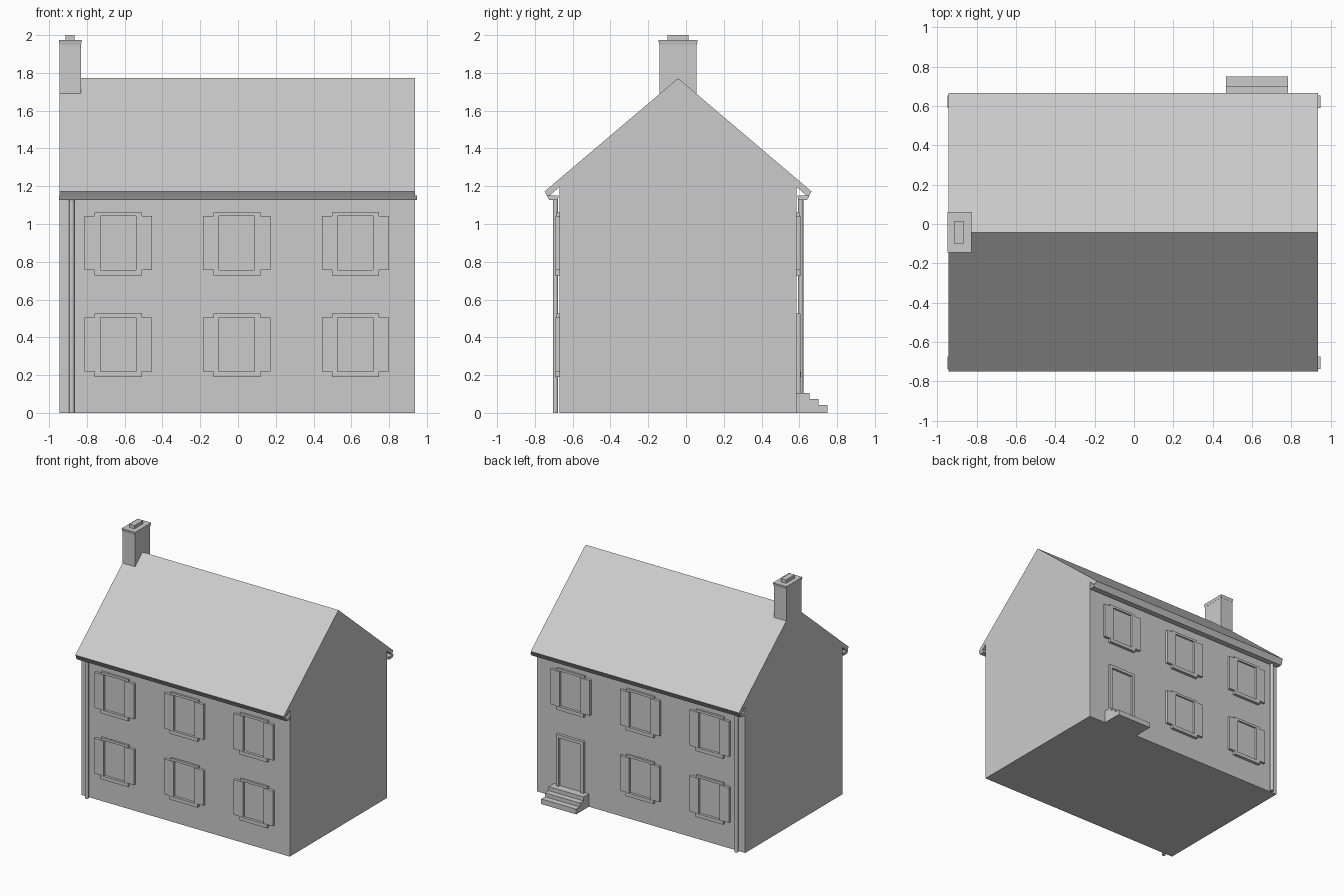
import bpy, bmesh, math

if "Cube" in bpy.data.objects:
    bpy.data.objects.remove(bpy.data.objects["Cube"])

CY = -0.042            # ridge line position in y
WALL = 0.627           # half depth of the walls
X0, X1 = -0.944, 0.936
CX = -0.006


def prism(name, profile, x0, x1):
    """Extrude a (y, z) profile along x."""
    bm = bmesh.new()
    face = bm.faces.new([bm.verts.new((x0, y, z)) for y, z in profile])
    ext = bmesh.ops.extrude_face_region(bm, geom=[face])
    verts = [g for g in ext['geom'] if isinstance(g, bmesh.types.BMVert)]
    bmesh.ops.translate(bm, verts=verts, vec=(x1 - x0, 0, 0))
    bmesh.ops.recalc_face_normals(bm, faces=bm.faces[:])
    mesh = bpy.data.meshes.new(name)
    bm.to_mesh(mesh)
    bm.free()
    ob = bpy.data.objects.new(name, mesh)
    bpy.context.collection.objects.link(ob)
    return ob


def box(name, x0, x1, y0, y1, z0, z1):
    y0, y1 = sorted((y0, y1))
    return prism(name, [(y0, z0), (y1, z0), (y1, z1), (y0, z1)], x0, x1)


def wall_box(name, s, x0, x1, depth, z0, z1):
    """Box standing on the front (s=-1) or back (s=1) wall."""
    return box(name, x0, x1, CY + s * (WALL - 0.005), CY + s * (WALL + depth), z0, z1)


def window(side, s, x, z):
    # lintel, sill, two open shutters around a glass panel; z is the sill bottom
    wall_box(side + "_sill", s, x - 0.125, x + 0.125, 0.024, z, z + 0.029)
    wall_box(side + "_lintel", s, x - 0.125, x + 0.125, 0.016, z + 0.316, z + 0.335)
    wall_box(side + "_pane", s, x - 0.095, x + 0.095, 0.003, z + 0.029, z + 0.316)
    for k in (-1, 1):
        a, b = sorted((x + k * 0.094, x + k * 0.178))
        wall_box(side + "_shutter", s, a, b, 0.022, z + 0.029, z + 0.316)


# House body with the roof in one section
half = [(WALL, 0), (WALL, 1.197), (0.688, 1.143), (0.707, 1.172)]
section = [(CY + y, z) for y, z in half] + [(CY, 1.772)]
section += [(CY - y, z) for y, z in reversed(half)]
prism("house_body", section, X0, X1)

for side, s in (("front", -1), ("back", 1)):
    # Gutter under the eaves
    gut = [(0.632, 1.15), (0.636, 1.127), (0.682, 1.127), (0.696, 1.15)]
    prism(side + "_gutter", [(CY + s * y, z) for y, z in gut], -0.947, 0.947)
    # Drainpipe
    bpy.ops.mesh.primitive_cylinder_add(
        vertices=12, radius=0.014, depth=1.13,
        location=(-0.88, CY + s * (WALL + 0.022), 0.565))
    bpy.context.object.name = side + "_drainpipe"
    bpy.ops.object.shade_smooth_by_angle(angle=math.radians(40))
    # Windows in two rows; the back door replaces one
    for i in (-1, 0, 1):
        for z in (0.19, 0.727):
            if not (side == "back" and i == 1 and z < 0.5):
                window(side, s, CX + i * 0.628, z)

# Back door with frame
dx = 0.625
wall_box("door_panel", 1, dx - 0.1, dx + 0.1, 0.004, 0.1, 0.5)
wall_box("door_head", 1, dx - 0.125, dx + 0.125, 0.022, 0.5, 0.525)
for k in (-1, 1):
    a, b = sorted((dx + k * 0.1, dx + k * 0.125))
    wall_box("door_jamb", 1, a, b, 0.022, 0.1, 0.5)

# Door steps
steps = [(0.58, 0), (0.749, 0), (0.749, 0.042), (0.701, 0.042), (0.701, 0.073),
         (0.653, 0.073), (0.653, 0.105), (0.58, 0.105)]
prism("door_steps", steps, 0.467, 0.782)

# Chimney stack, flared cap and pot
box("chimney_stack", -0.945, -0.832, -0.14, 0.056, 1.69, 1.95)
cap = box("chimney_cap", -0.949, -0.827, -0.146, 0.062, 1.948, 1.973)
for v in cap.data.vertices:      # narrow the lower rim
    if v.co.z < 1.96:
        v.co.x += 0.004 if v.co.x < -0.888 else -0.004
        v.co.y += 0.005 if v.co.y < CY else -0.005
box("chimney_pot", -0.912, -0.866, -0.098, 0.014, 1.97, 2.0)
